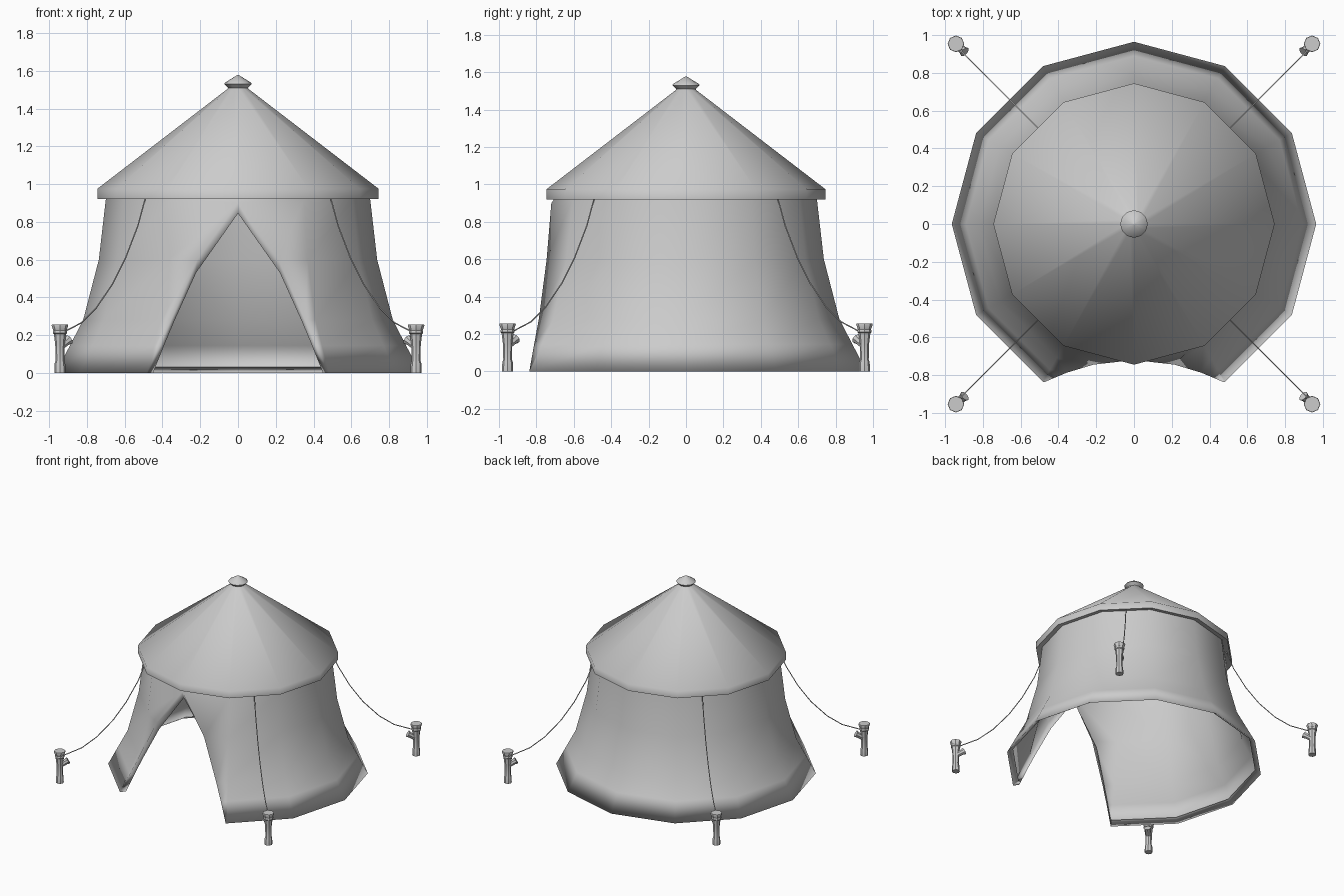
import bpy, bmesh, math
from mathutils import Vector

if "Cube" in bpy.data.objects:
    bpy.data.objects.remove(bpy.data.objects["Cube"])


def finish(name, bm, angle=40):
    bmesh.ops.recalc_face_normals(bm, faces=bm.faces)
    me = bpy.data.meshes.new(name)
    bm.to_mesh(me)
    bm.free()
    ob = bpy.data.objects.new(name, me)
    bpy.context.collection.objects.link(ob)
    bpy.ops.object.select_all(action='DESELECT')
    ob.select_set(True)
    bpy.context.view_layer.objects.active = ob
    bpy.ops.object.shade_smooth_by_angle(angle=math.radians(angle))
    return ob


def lathe(bm, profile, sides, caps=True, origin=(0, 0, 0), axis=(0, 0, 1)):
    # spin an (r, z) profile around an axis, optionally capping the ends
    q = Vector((0, 0, 1)).rotation_difference(Vector(axis))
    rings = []
    for r, z in profile:
        rings.append([bm.verts.new(Vector(origin) + q @ Vector((
            r * math.cos(2 * math.pi * i / sides),
            r * math.sin(2 * math.pi * i / sides), z))) for i in range(sides)])
    if caps:
        bm.faces.new(rings[0])
        bm.faces.new(rings[-1])
    for a, b in zip(rings, rings[1:]):
        for i in range(sides):
            j = (i + 1) % sides
            bm.faces.new((a[i], a[j], b[j], b[i]))


# Roof: twelve-sided canvas cone with a short rim folded under
bm = bmesh.new()
lathe(bm, [(0.045, 1.512), (0.745, 0.975), (0.745, 0.92), (0.70, 0.93)], 12, caps=False)
finish("roof", bm, 100)

# Finial cap on top of the roof
bm = bmesh.new()
lathe(bm, [(0.06, 1.49), (0.052, 1.51), (0.073, 1.53), (0.068, 1.538),
           (0.004, 1.577)], 12)
finish("roof_cap", bm, 60)

# Wall: flared single-layer canvas with a hem folded inwards along the ground
# and along both sides of the front doorway
rings = [(0.92, 0.03), (0.965, 0), (0.89, 0.145), (0.82, 0.28), (0.737, 0.60),
         (0.70, 0.92), (0.695, 0.96)]
lip_out = [(0.45, -0.80, 0.03), (0.475, -0.838, 0), (0.415, -0.812, 0.145),
           (0.355, -0.787, 0.28), (0.215, -0.745, 0.60), (0, -0.72, 0.90),
           (0, -0.68, 0.96)]
lip_in = [(0.44, -0.795, 0.03), (0.45, -0.80, 0.0), (0.392, -0.775, 0.145),
          (0.335, -0.75, 0.28), (0.222, -0.70, 0.53), (0, -0.70, 0.845),
          (0, -0.70, 0.845)]
columns = [lip_in, lip_out]
for k in range(11):
    a = math.radians(-60 + 30 * k)
    columns.append([(r * math.cos(a), r * math.sin(a), z) for r, z in rings])
columns += [[(-x, y, z) for x, y, z in lip] for lip in (lip_out, lip_in)]
bm = bmesh.new()
cols = [[bm.verts.new(p) for p in c] for c in columns]
for k, (a, b) in enumerate(zip(cols, cols[1:])):
    # the doorway hem stops at the peak
    top = 5 if k in (0, len(cols) - 2) else 6
    for i in range(top):
        bm.faces.new((a[i], b[i], b[i + 1], a[i + 1]))
bmesh.ops.delete(bm, geom=[v for v in bm.verts if not v.link_faces], context='VERTS')
bmesh.ops.remove_doubles(bm, verts=bm.verts, dist=0.0005)
finish("tent_wall", bm, 180)

# Stakes and sagging guy ropes at the four corners
for sx, xs in ((-1, "left"), (1, "right")):
    for sy, ys in ((-1, "front"), (1, "back")):
        base = (0.943 * sx, 0.954 * sy, 0)
        bm = bmesh.new()
        lathe(bm, [(0.03, 0), (0.028, 0.05), (0.023, 0.065), (0.025, 0.15),
                   (0.032, 0.205), (0.037, 0.21), (0.037, 0.222),
                   (0.035, 0.225), (0.044, 0.25), (0.042, 0.257)], 8, origin=base)
        # side branch that holds the rope
        lathe(bm, [(0.02, 0), (0.022, 0.05), (0.028, 0.068)], 8,
              origin=(0.94 * sx, 0.95 * sy, 0.14), axis=(-0.62 * sx, -0.55 * sy, 0.5))
        finish(f"stake_{ys}_{xs}", bm, 35)

        cu = bpy.data.curves.new(f"rope_{ys}_{xs}", 'CURVE')
        cu.dimensions = '3D'
        cu.bevel_depth = 0.0035
        cu.bevel_resolution = 1
        cu.use_fill_caps = True
        pts = [(0.487, 0.94), (0.53, 0.78), (0.595, 0.61), (0.665, 0.47),
               (0.75, 0.345), (0.83, 0.265), (0.925, 0.215)]
        sp = cu.splines.new('POLY')
        sp.points.add(len(pts) - 1)
        for p, (d, z) in zip(sp.points, pts):
            p.co = (d * sx, d * sy, z, 1)
        rope = bpy.data.objects.new(f"rope_{ys}_{xs}", cu)
        bpy.context.collection.objects.link(rope)
